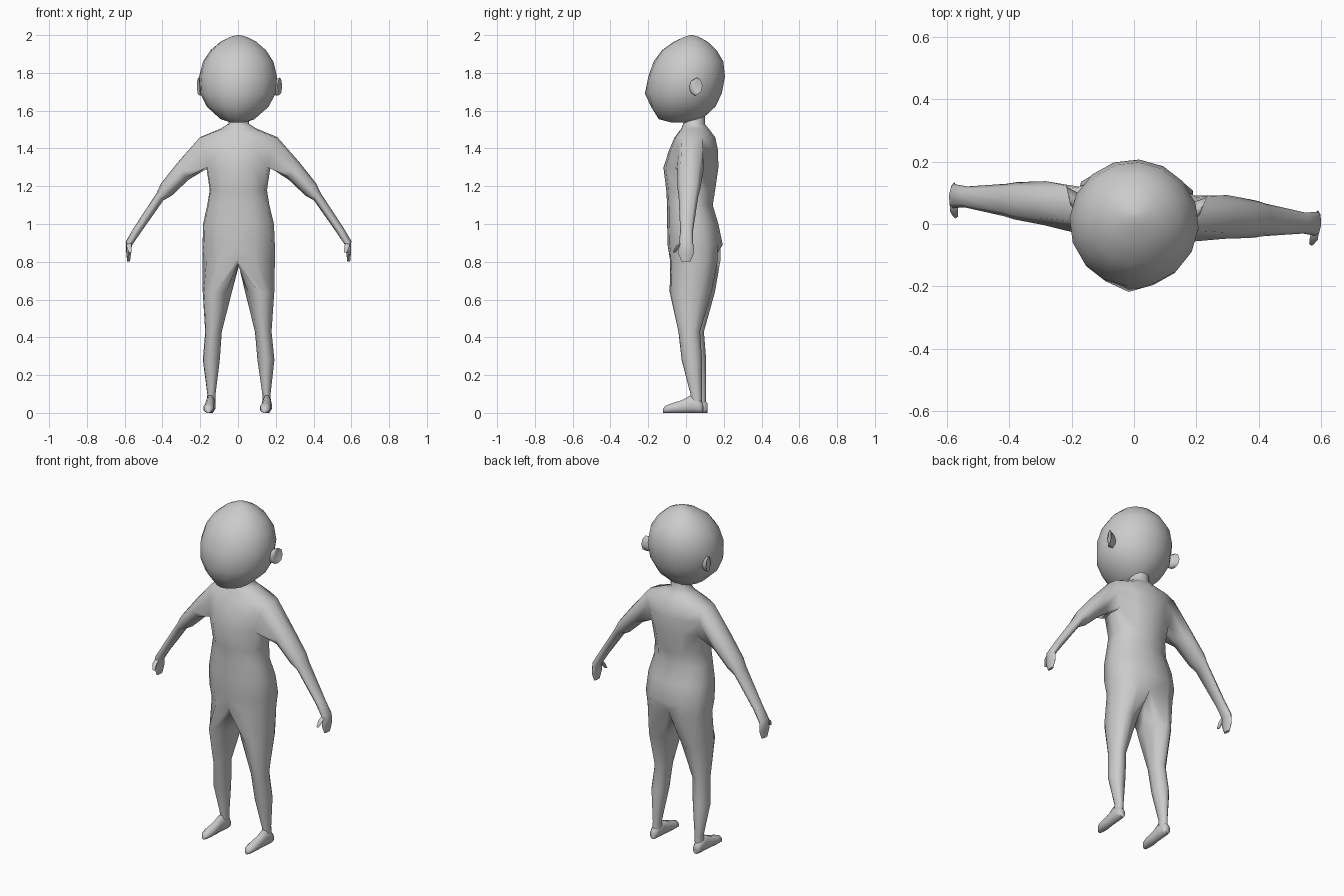
import bpy, bmesh, math

if "Cube" in bpy.data.objects:
    bpy.data.objects.remove(bpy.data.objects["Cube"])

TURN = math.radians(-4.4)
skin = bpy.data.materials.new("plain grey")
skin.diffuse_color = (0.6, 0.6, 0.6, 1)
skin.use_nodes = True
skin.node_tree.nodes["Principled BSDF"].inputs["Base Color"].default_value = skin.diffuse_color


def finish(name, bm, mirror=True):
    bmesh.ops.recalc_face_normals(bm, faces=bm.faces)
    me = bpy.data.meshes.new(name)
    bm.to_mesh(me)
    bm.free()
    me.materials.append(skin)
    ob = bpy.data.objects.new(name, me)
    bpy.context.collection.objects.link(ob)
    ob.rotation_euler.z = TURN
    if mirror:
        m = ob.modifiers.new("mirror", "MIRROR")
        m.use_clip = True
        m.merge_threshold = 0.002
    bpy.ops.object.select_all(action='DESELECT')
    bpy.context.view_layer.objects.active = ob
    ob.select_set(True)
    bpy.ops.object.shade_smooth_by_angle(angle=math.radians(75))
    return ob


def ring(bm, pts):
    return [bm.verts.new(p) for p in pts]


def bridge(bm, a, b, closed=True):
    n = len(a)
    for i in range(n if closed else n - 1):
        j = (i + 1) % n
        bm.faces.new((a[i], a[j], b[j], b[i]))


def loft(bm, rings, caps=(True, True)):
    vs = [ring(bm, r) for r in rings]
    for a, b in zip(vs, vs[1:]):
        bridge(bm, a, b)
    for r, use in ((vs[0], caps[0]), (vs[-1], caps[1])):
        if use:
            bm.faces.new(r)
    return vs


def oval(x0, x1, y0, y1, z, angles):
    # angle 0 faces front, 90 faces outwards
    cx, cy, rx, ry = (x0 + x1) / 2, (y0 + y1) / 2, (x1 - x0) / 2, (y1 - y0) / 2
    return [(cx + rx * math.sin(math.radians(t)), cy - ry * math.cos(math.radians(t)), z)
            for t in angles]


# Body: half torso, leg and arm in one skin, then mirrored
bm = bmesh.new()
half = range(0, 181, 30)
torso = [(1.58, .055, -.01, .10), (1.53, .055, -.015, .10), (1.505, .095, -.025, .12),
         (1.46, .205, -.06, .155), (1.39, .19, -.09, .17), (1.30, .17, -.12, .172),
         (1.18, .152, -.105, .155), (1.10, .165, -.10, .142), (1.0, .188, -.10, .172),
         (.89, .192, -.098, .195)]
rows = []
for z, w, y0, y1 in torso:
    pts = oval(-w, w, y0, y1, z, half)
    if z < 1.47:  # boxier chest and hips
        pts = [(x if i in (0, 3, 6) else x * 1.08, y, zz) for i, (x, y, zz) in enumerate(pts)]
    pts[0], pts[6] = (0, *pts[0][1:]), (0, *pts[6][1:])
    rows.append(ring(bm, pts))
crotch = oval(-.192, .192, -.092, .195, .81, half)
crotch[0], crotch[6] = (0, -.085, .81), (0, .15, .82)
rows.append(ring(bm, crotch))
for r, (a, b) in enumerate(zip(rows, rows[1:])):
    for i in range(6):
        if not (r in (3, 4) and i in (2, 3)):  # leave the arm opening
            bm.faces.new((a[i], a[i + 1], b[i + 1], b[i]))

# Leg, continuing from the crotch ring
prev = rows[-1] + ring(bm, [(0, .10, .79), (0, .04, .785), (0, -.03, .79)])
for z, x0, x1, y0, y1 in [(.64, .035, .19, -.078, .145), (.43, .088, .176, -.03, .085),
                          (.28, .10, .19, -.012, .096), (.10, .124, .168, .035, .095),
                          (.04, .126, .170, .035, .095)]:
    cur = ring(bm, oval(x0, x1, y0, y1, z, list(half) + [225, 270, 315]))
    bridge(bm, prev, cur)
    prev = cur
bm.faces.new(prev)

# Arm and hand, continuing from the shoulder opening
A, B, C = rows[3:6]
prev = [A[2], A[3], A[4], B[4], C[4], C[3], C[2], B[2]]
for (ox, oz), (ix, iz), d in [((.32, 1.33), (.265, 1.235), .07), ((.412, 1.215), (.355, 1.15), .06),
                              ((.435, 1.165), (.40, 1.125), .052), ((.56, .975), (.523, .95), .034),
                              ((.598, .91), (.567, .885), .038), ((.597, .85), (.571, .85), .044),
                              ((.592, .802), (.577, .802), .024)]:
    mx, mz, hx, hz = (ox + ix) / 2, (oz + iz) / 2, (ox - ix) / 2, (oz - iz) / 2
    cur = ring(bm, [(mx + hx * math.cos(t), .045 + d * math.sin(t), mz + hz * math.cos(t))
                    for t in [math.radians(-45 + 45 * k) for k in range(8)]])
    bridge(bm, prev, cur)
    prev = cur
bm.faces.new(prev)
finish("body", bm)

# Thumbs
bm = bmesh.new()
loft(bm, [oval(x - r, x + r, y - r, y + r, z, range(0, 360, 72))
          for x, y, z, r in [(.58, .03, .905, .012), (.578, .0, .88, .014),
                             (.572, -.018, .85, .008)]])
finish("thumb", bm)

# Feet: cross-sections running from heel to toe
bm = bmesh.new()
loft(bm, [[(.15 + w * math.cos(t), y, max(0, h / 2 + h * .58 * math.sin(t)))
           for t in [math.radians(22.5 + 45 * k) for k in range(8)]]
          for y, w, h in [(.102, .018, .05), (.08, .025, .07), (.035, .025, .088),
                          (-.01, .026, .065), (-.06, .03, .05), (-.095, .024, .038),
                          (-.11, .012, .022)]])
finish("foot", bm)

# Head with a slight nose point
bm = bmesh.new()
around = [k * 22.5 for k in range(16)]
head = [oval(-w, w, y0, y1, z, around) for z, w, y0, y1 in
        [(1.538, .04, -.08, .04), (1.555, .09, -.145, .085), (1.62, .163, -.185, .155),
         (1.69, .20, -.205, .19), (1.78, .207, -.20, .207), (1.86, .187, -.172, .198),
         (1.92, .147, -.128, .163), (1.965, .095, -.065, .115), (1.99, .045, -.01, .07),
         (2.0, .008, .02, .036)]]
x, y, z = head[3][0]
head[3][0] = (x, y - .013, z)
loft(bm, head)
finish("head", bm, mirror=False)

# Ears: flattened cups flaring backwards
bm = bmesh.new()
loft(bm, [[(x + .3 * r * math.cos(t), y + r * math.cos(t), z + h * math.sin(t))
           for t in [math.radians(45 * k) for k in range(8)]]
          for x, y, z, r, h in [(.17, .055, 1.72, .028, .035), (.205, .065, 1.725, .033, .045),
                                (.217, .075, 1.73, .03, .045), (.212, .075, 1.73, .012, .022)]])
finish("ear", bm)
